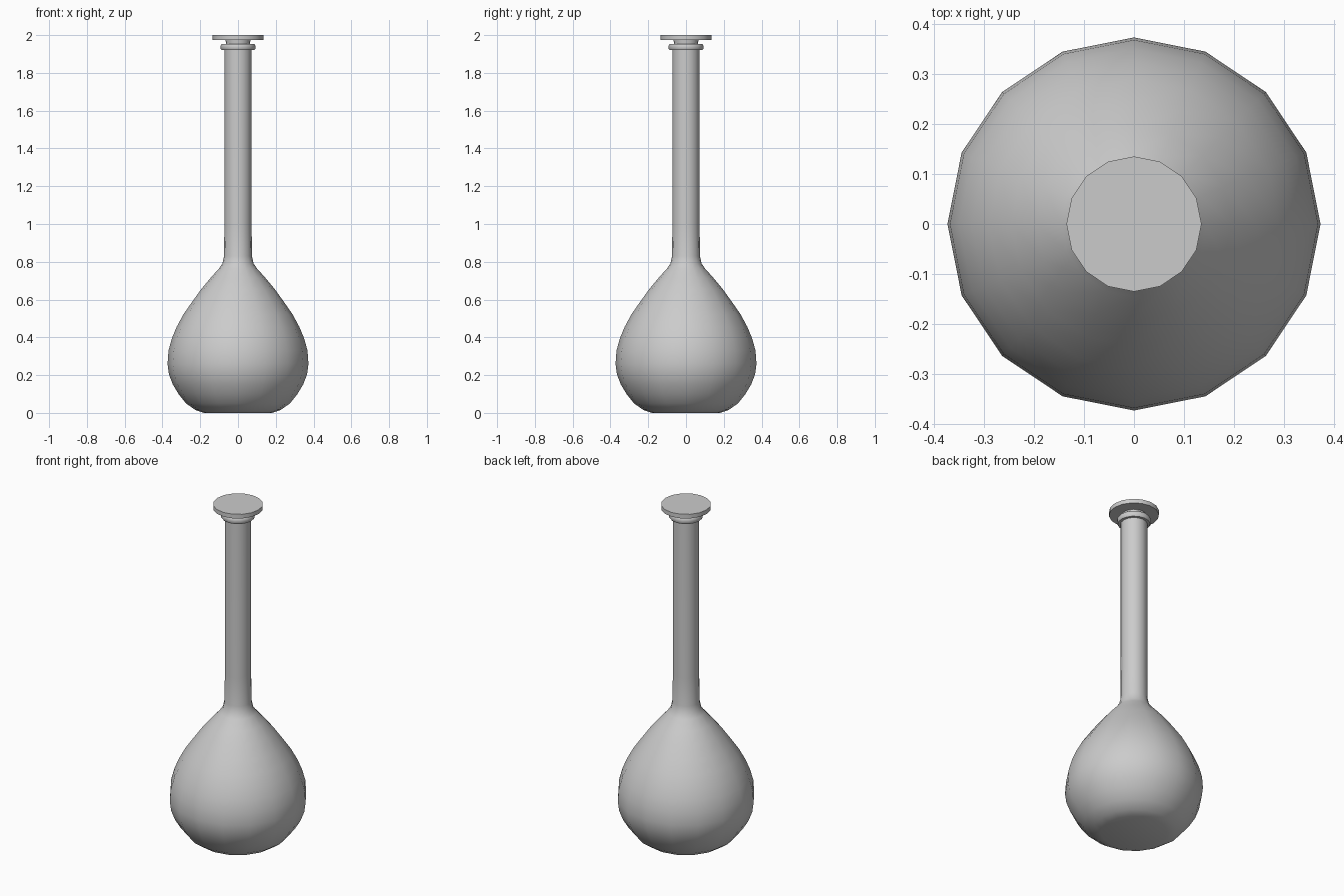
import bpy, bmesh, math

if "Cube" in bpy.data.objects:
    bpy.data.objects.remove(bpy.data.objects["Cube"])

SIDES = 16

def lathe(name, profile, angle=40):
    """Revolve (radius, z) points around z; radius 0 closes with a single point."""
    bm = bmesh.new()
    verts = [bm.verts.new((r, 0, z)) for r, z in profile]
    edges = [bm.edges.new(pair) for pair in zip(verts, verts[1:])]
    bmesh.ops.spin(bm, geom=verts + edges, cent=(0, 0, 0), axis=(0, 0, 1),
                   angle=2 * math.pi, steps=SIDES)
    bmesh.ops.remove_doubles(bm, verts=bm.verts, dist=1e-5)
    bmesh.ops.recalc_face_normals(bm, faces=bm.faces)
    mesh = bpy.data.meshes.new(name)
    bm.to_mesh(mesh)
    bm.free()
    obj = bpy.data.objects.new(name, mesh)
    bpy.context.collection.objects.link(obj)
    bpy.context.view_layer.objects.active = obj
    bpy.ops.object.select_all(action='DESELECT')
    obj.select_set(True)
    bpy.ops.object.shade_smooth_by_angle(angle=math.radians(angle))
    return obj

# Flask: flat base, pear-shaped bulb, long neck and rolled lip
lathe("flask", [
    (0, 0), (0.18, 0), (0.225, 0.015), (0.275, 0.05), (0.315, 0.10),
    (0.345, 0.15), (0.366, 0.205), (0.373, 0.26), (0.368, 0.33),
    (0.35, 0.395), (0.325, 0.455), (0.29, 0.52), (0.245, 0.585),
    (0.195, 0.655), (0.145, 0.715), (0.10, 0.765), (0.083, 0.79),
    (0.074, 0.83), (0.072, 1.0), (0.072, 1.92),
    (0.087, 1.92), (0.092, 1.928), (0.092, 1.945), (0.087, 1.953),
    (0.06, 1.953)], 50)

# Stopper: short plug under a flat disc
lathe("stopper", [
    (0, 1.94), (0.062, 1.94), (0.066, 1.975), (0.135, 1.975),
    (0.135, 2.0), (0, 2.0)])
